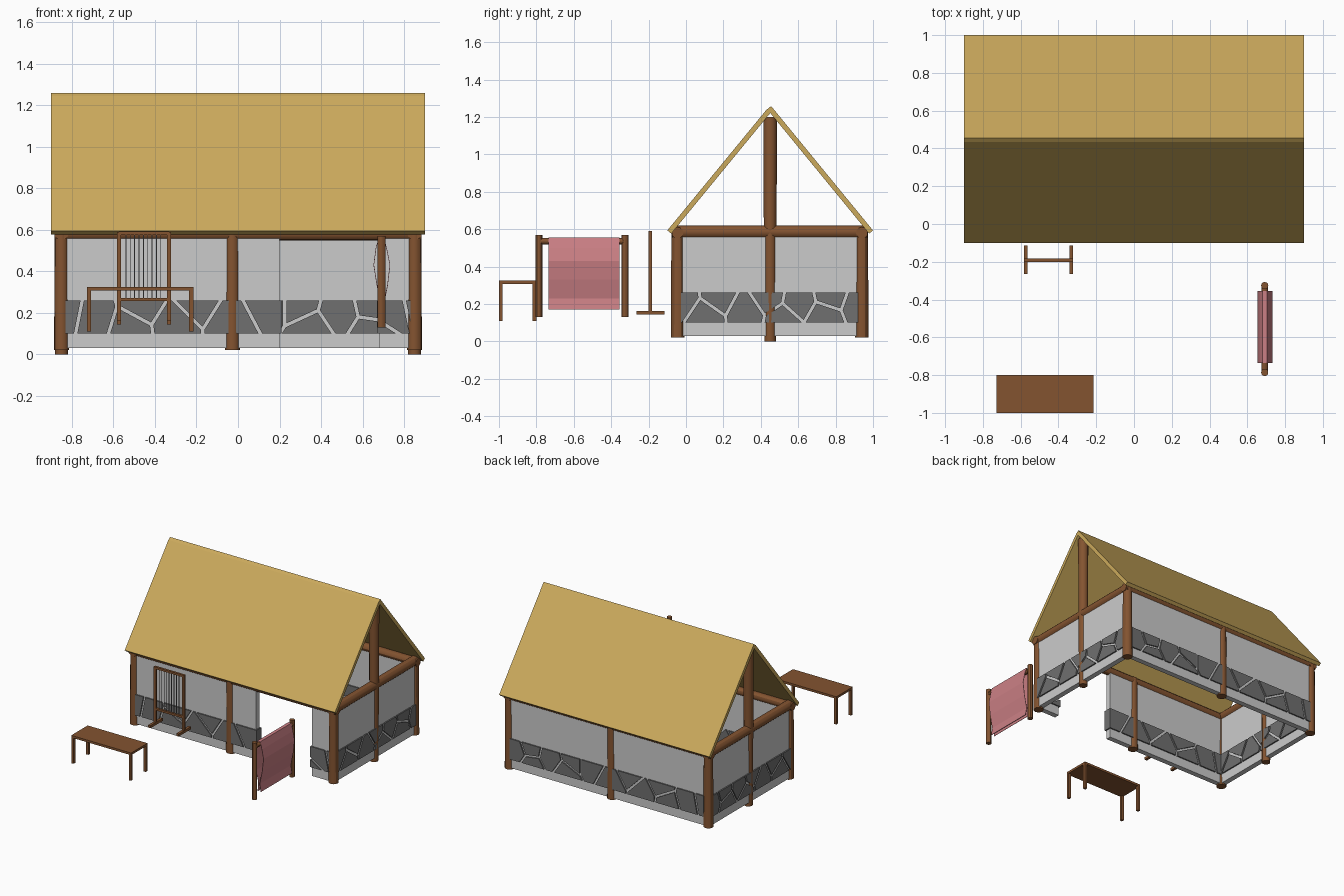
import bpy, bmesh
from mathutils import Vector

cube = bpy.data.objects.get("Cube")
if cube:
    bpy.data.objects.remove(cube, do_unlink=True)


def material(name, rgb):
    m = bpy.data.materials.new(name)
    m.use_nodes = True
    m.diffuse_color = (*rgb, 1)
    bsdf = m.node_tree.nodes["Principled BSDF"]
    bsdf.inputs["Base Color"].default_value = (*rgb, 1)
    bsdf.inputs["Roughness"].default_value = 0.9
    return m


WOOD = material("brown wood", (0.23, 0.088, 0.03))
THATCH = material("straw thatch", (0.6, 0.4, 0.107))
PLASTER = material("pale plaster", (0.6, 0.6, 0.6))
STONE = material("dark stone", (0.16, 0.16, 0.16))
CLOTH = material("pink cloth", (0.6, 0.215, 0.235))
THREAD = material("grey thread", (0.25, 0.25, 0.25))


def finish(name, bm, mat):
    bmesh.ops.recalc_face_normals(bm, faces=bm.faces)
    mesh = bpy.data.meshes.new(name)
    bm.to_mesh(mesh)
    bm.free()
    mesh.materials.append(mat)
    ob = bpy.data.objects.new(name, mesh)
    bpy.context.collection.objects.link(ob)
    return ob


def add_prism(bm, outline, axis, lo, hi):
    """Outline lies in (y, z) for axis x and in (x, z) for axis y."""
    def place(p, d):
        return (d, p[0], p[1]) if axis == "x" else (p[0], d, p[1])
    a = [bm.verts.new(place(p, lo)) for p in outline]
    b = [bm.verts.new(place(p, hi)) for p in outline]
    bm.faces.new(a)
    bm.faces.new(b)
    for i in range(len(a)):
        j = (i + 1) % len(a)
        bm.faces.new((a[i], a[j], b[j], b[i]))


def prism(name, outline, axis, lo, hi, mat):
    bm = bmesh.new()
    add_prism(bm, outline, axis, lo, hi)
    return finish(name, bm, mat)


def box(name, x, y, z, mat=WOOD):
    return prism(name, [(x[0], z[0]), (x[1], z[0]), (x[1], z[1]), (x[0], z[1])],
                 "y", y[0], y[1], mat)


def pole(name, start, end, r1, r2=None, sides=12):
    start, end = Vector(start), Vector(end)
    bm = bmesh.new()
    bmesh.ops.create_cone(bm, cap_ends=True, segments=sides, radius1=r1,
                          radius2=r2 or r1, depth=(end - start).length)
    turn = (end - start).to_track_quat("Z", "Y").to_matrix()
    for v in bm.verts:
        v.co = turn @ v.co + (start + end) / 2
    ob = finish(name, bm, WOOD)
    bpy.ops.object.select_all(action="DESELECT")
    ob.select_set(True)
    bpy.context.view_layer.objects.active = ob
    bpy.ops.object.shade_smooth_by_angle()
    return ob


def clip(poly, point, normal):
    """Keep the part of a convex outline behind a line."""
    out = []
    for a, b in zip(poly, poly[1:] + poly[:1]):
        da, db = (a - point).dot(normal), (b - point).dot(normal)
        if da <= 0:
            out.append(a)
        if da * db < 0:
            out.append(a.lerp(b, da / (da - db)))
    return out


def stone_band(name, axis, at, u0, u1, seeds):
    """Irregular stones with gaps between them, showing on both wall sides."""
    bm = bmesh.new()
    seeds = [Vector(s) for s in seeds]
    for s in seeds:
        cell = [Vector(p) for p in ((u0, 0.1), (u1, 0.1), (u1, 0.26), (u0, 0.26))]
        for other in seeds:
            if other != s and cell:
                n = (other - s).normalized()
                cell = clip(cell, (s + other) / 2 - n * 0.008, n)
        if len(cell) > 2:
            add_prism(bm, cell, axis, at - 0.03, at + 0.03)
    finish(name, bm, STONE)


# Frame layout
END, FRONT, BACK, RIDGE, MID = 0.85, -0.045, 0.94, 0.45, -0.027

# Posts and long beams
for side, y in (("front", FRONT), ("back", BACK)):
    for place, x in (("right", -END), ("middle", MID), ("left", END)):
        pole(f"{side}_{place}_post", (x, y, 0.02), (x, y, 0.6), 0.036, 0.033)
    pole(f"{side}_beam", (-0.885, y, 0.58), (0.885, y, 0.58), 0.031)

# Gable posts, gable beams and end walls
gable_seeds = [(-0.02, 0.22), (0.1, 0.14), (0.17, 0.24), (0.32, 0.16), (0.44, 0.24),
               (0.52, 0.12), (0.6, 0.21), (0.74, 0.13), (0.78, 0.25), (0.92, 0.2)]
for side, x in (("right", -END), ("left", END)):
    pole(f"{side}_gable_post", (x, RIDGE, 0), (x, RIDGE, 1.2), 0.031, 0.037)
    pole(f"{side}_gable_beam", (x, -0.075, 0.585), (x, 0.97, 0.585), 0.035)
    box(f"{side}_wall", (x - 0.02, x + 0.02), (FRONT, BACK), (0.03, 0.57), PLASTER)
    stone_band(f"{side}_wall_stones", "x", x, -0.03, 0.92, gable_seeds)

# Front wall with a doorway, and the back wall
for name, y, x0, x1 in (("front_wall", FRONT, -END, 0.2),
                        ("front_door_side_wall", FRONT, 0.68, END),
                        ("back_wall", BACK, -END, END)):
    box(name, (x0, x1), (y - 0.02, y + 0.02), (0.03, 0.57), PLASTER)
long_seeds = [(-0.84, 0.2), (-0.69, 0.17), (-0.46, 0.25), (-0.53, 0.12), (-0.3, 0.15),
              (-0.2, 0.25), (-0.04, 0.15), (0.15, 0.25)]
stone_band("front_wall_stones", "y", FRONT, -0.83, 0.21, long_seeds)
stone_band("front_door_side_stones", "y", FRONT, 0.67, 0.83, [(0.67, 0.09), (0.74, 0.2), (0.88, 0.23)])
stone_band("back_wall_stones", "y", BACK, -0.83, 0.83,
           long_seeds + [(0.3, 0.25), (0.36, 0.12), (0.48, 0.2), (0.66, 0.24),
                         (0.64, 0.1), (0.78, 0.19)])

# Thatched roof slabs
prism("front_roof", [(-0.1, 0.593), (0.434, 1.243), (0.455, 1.226), (-0.079, 0.576)],
      "x", -0.9, 0.9, THATCH)
prism("back_roof", [(1.0, 0.593), (0.455, 1.258), (0.434, 1.241), (0.979, 0.576)],
      "x", -0.9, 0.9, THATCH)

# Table
box("table_top", (-0.727, -0.215), (-1, -0.8), (0.308, 0.325))
for x in (-0.727, -0.235):
    for y in (-1, -0.82):
        box("table_leg", (x, x + 0.02), (y, y + 0.02), (0.11, 0.31))

# Loom frame with hanging threads
for x in (-0.573, -0.332):
    box("loom_upright", (x - 0.009, x + 0.009), (-0.2, -0.182), (0.155, 0.59))
    box("loom_foot", (x - 0.01, x + 0.01), (-0.265, -0.115), (0.143, 0.163))
for z in (0.256, 0.575):
    box("loom_bar", (-0.573, -0.332), (-0.2, -0.182), (z, z + 0.016))
for i in range(9):
    x = -0.54 + i * 0.021
    box("loom_thread", (x - 0.002, x + 0.002), (-0.193, -0.189), (0.27, 0.576), THREAD)

# Cloth rack
RACK = 0.692
for y in (-0.786, -0.326):
    pole("rack_post", (RACK, y, 0.13), (RACK, y, 0.57), 0.019)
pole("rack_bar", (RACK, -0.786, 0.535), (RACK, -0.326, 0.535), 0.017)

# Cloth folded over the rack bar
fold = [(-0.008, 0.17), (-0.003, 0.24), (-0.022, 0.33), (-0.038, 0.43), (-0.026, 0.52),
        (-0.012, 0.555), (0.012, 0.555), (0.026, 0.5), (0.04, 0.43), (0.028, 0.33),
        (0.008, 0.23), (0.018, 0.17)]
bm = bmesh.new()
edges = [[bm.verts.new((RACK + dx, y, z)) for dx, z in fold] for y in (-0.735, -0.355)]
for i in range(len(fold) - 1):
    bm.faces.new((edges[0][i], edges[0][i + 1], edges[1][i + 1], edges[1][i]))
cloth = finish("hanging_cloth", bm, CLOTH)
thickness = cloth.modifiers.new("thickness", "SOLIDIFY")
thickness.thickness = 0.003
thickness.offset = 0
